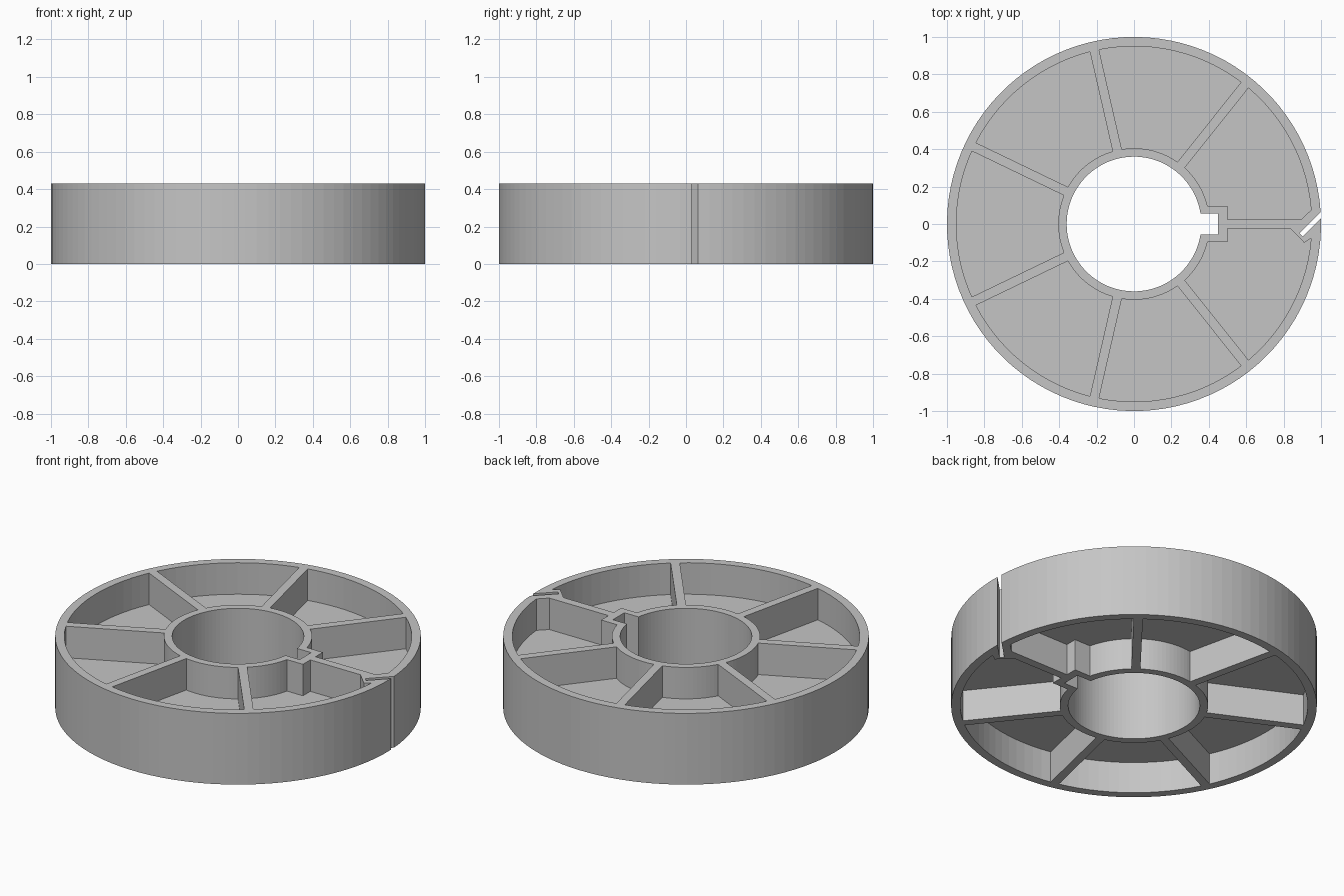
import bpy
import bmesh
from math import asin, cos, sin, ceil, tau

cube = bpy.data.objects.get("Cube")
if cube:
    bpy.data.objects.remove(cube, do_unlink=True)

HEIGHT, WEB = 0.43, 0.05
RIM_OUT, RIM_IN = 1.0, 0.95
HUB_OUT, BORE = 0.405, 0.36
SPOKES, HALF = 7, 0.025          # spoke count and half thickness
KEY_X, KEY_Y = 0.45, 0.055       # keyway depth and half width
BOX_X, BOX_Y = 0.50, 0.095       # wall around the keyway
STEP = tau / 100

grey = bpy.data.materials.new("plain grey")
grey.use_nodes = True
grey.diffuse_color = (0.56, 0.56, 0.56, 1)
grey.node_tree.nodes["Principled BSDF"].inputs["Base Color"].default_value = grey.diffuse_color


def arc(r, a, b):
    n = max(2, ceil(abs(b - a) / STEP))
    return [(r * cos(a + (b - a) * i / n), r * sin(a + (b - a) * i / n)) for i in range(n + 1)]


def plate(name, outlines, thickness):
    """Filled flat outlines, extruded about mid height."""
    curve = bpy.data.curves.new(name, "CURVE")
    curve.dimensions = "2D"
    curve.fill_mode = "BOTH"
    curve.extrude = thickness / 2
    for pts in outlines:
        spline = curve.splines.new("POLY")
        spline.points.add(len(pts) - 1)
        for p, (x, y) in zip(spline.points, pts):
            p.co = (x, y, 0, 1)
        spline.use_cyclic_u = True
    source = bpy.data.objects.new(name, curve)
    bpy.context.collection.objects.link(source)
    graph = bpy.context.evaluated_depsgraph_get()
    mesh = bpy.data.meshes.new_from_object(source.evaluated_get(graph))
    bpy.data.objects.remove(source, do_unlink=True)

    bm = bmesh.new()
    bm.from_mesh(mesh)
    bmesh.ops.remove_doubles(bm, verts=bm.verts, dist=1e-5)
    bmesh.ops.recalc_face_normals(bm, faces=bm.faces)
    for f in bm.faces:
        f.smooth = False
        f.material_index = 0
    bm.to_mesh(mesh)
    bm.free()
    mesh.materials.clear()
    mesh.materials.append(grey)
    obj = bpy.data.objects.new(name, mesh)
    obj.location.z = HEIGHT / 2
    bpy.context.collection.objects.link(obj)
    return obj


# Outer rim outline, broken by the slanted slot
rim = arc(RIM_OUT, asin(0.063), tau + asin(0.0295)) + [(0.9025, -0.0675), (0.885, -0.05)]

# Bore outline with its square keyway
key = asin(KEY_Y / BORE)
bore = arc(BORE, key, tau - key) + [(KEY_X, -KEY_Y), (KEY_X, KEY_Y)]

# Pockets between the spokes; the first and last go round the keyway and slot walls
pockets = []
box_angle = asin(BOX_Y / HUB_OUT)
slot_angle = asin(0.075 / RIM_IN)
for i in range(SPOKES):
    a, b = tau * i / SPOKES, tau * (i + 1) / SPOKES
    out_a, out_b = a + asin(HALF / RIM_IN), b - asin(HALF / RIM_IN)
    in_a, in_b = a + asin(HALF / HUB_OUT), b - asin(HALF / HUB_OUT)
    start, end = [], []
    if i == 0:
        out_a, in_a = slot_angle, box_angle
        start = [(HUB_OUT, BOX_Y), (BOX_X, BOX_Y), (BOX_X, HALF), (0.895, HALF)]
        start[0] = (HUB_OUT * cos(box_angle), BOX_Y)
        start = start[1:]
    elif i == SPOKES - 1:
        out_b, in_b = tau - slot_angle, tau - box_angle
        end = [(0.91, -0.10), (0.835, -HALF), (BOX_X, -HALF), (BOX_X, -BOX_Y)]
    pockets.append(start + arc(RIM_IN, out_a, out_b) + end + arc(HUB_OUT, in_b, in_a))

# Full height rim, hub and spokes
plate("wheel_frame", [rim, bore] + pockets, HEIGHT)

# Thin floors half way up each pocket
for i, outline in enumerate(pockets):
    plate(f"pocket_web_{i + 1}", [outline], WEB)
